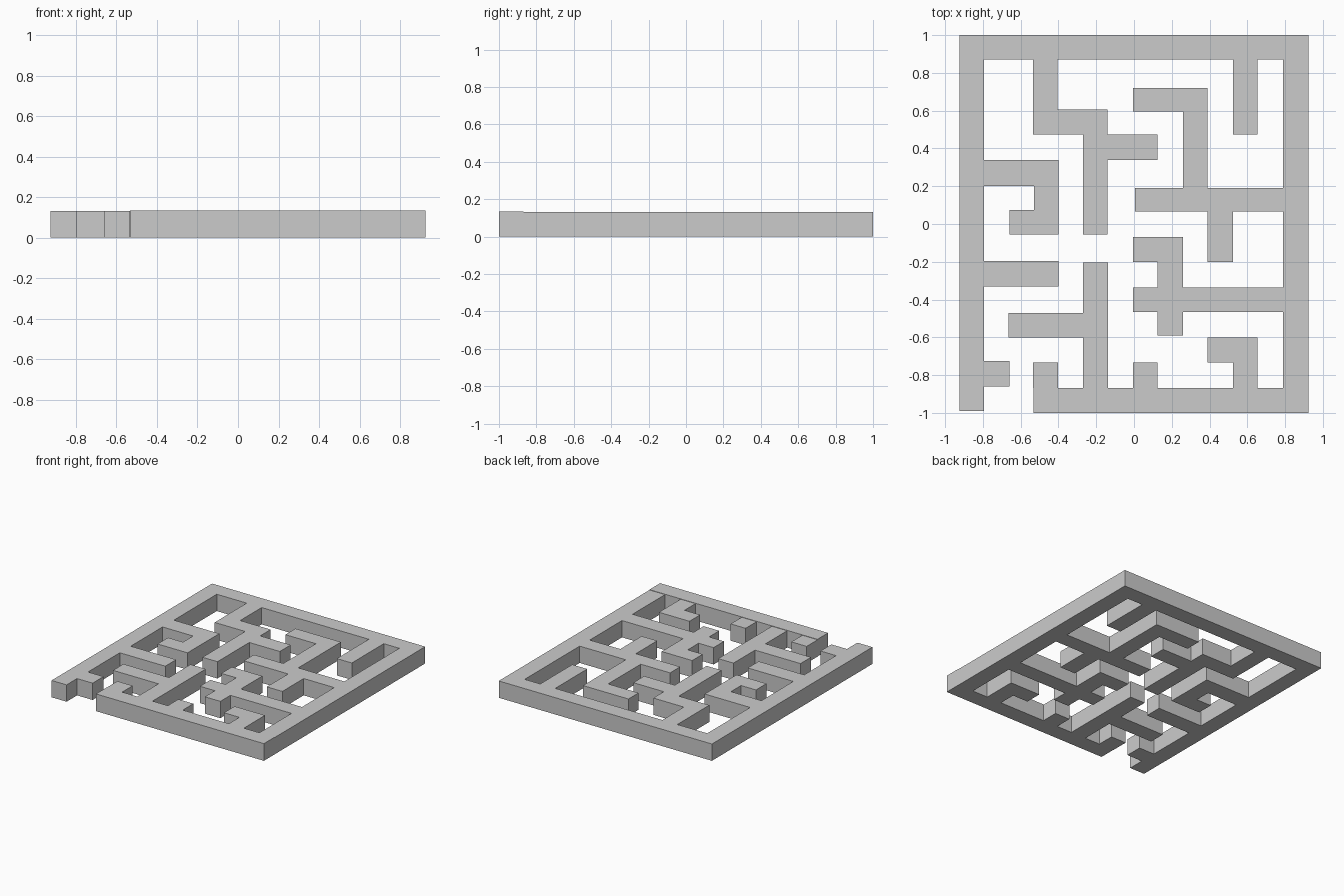
import bpy, bmesh, math

if "Cube" in bpy.data.objects:
    bpy.data.objects.remove(bpy.data.objects["Cube"])

# Each wall is a rectangle: x0, x1, y0, y1
frame = [(-.925, -.795, -.99, 1), (-.925, .925, .872, 1), (.79, .925, -.868, 1)]

# Walls hanging from the back wall
back_branches = [(-.535, -.405, .475, .872), (-.535, -.14, .475, .605),
                 (-.27, -.14, -.055, .605), (-.14, .125, .34, .475),
                 (.525, .655, .475, .872)]

# Walls growing from the left side
left_branches = [(-.795, -.4, .2, .34), (-.53, -.4, -.055, .34),
                 (-.66, -.4, -.055, .075), (-.795, -.4, -.33, -.195),
                 (-.795, -.66, -.86, -.725)]

# Walls growing from the right side
right_branches = [(.005, .79, .065, .19), (.26, .39, .065, .72),
                  (-.005, .39, .595, .72), (.39, .525, -.2, .19),
                  (-.005, .79, -.465, -.335), (.125, .26, -.59, -.07),
                  (-.005, .26, -.2, -.07)]

# Walls growing from the front wall
front_branches = [(-.27, -.138, -.868, -.203), (-.665, -.138, -.6, -.47),
                  (-.535, -.402, -.868, -.732), (-.005, .125, -.868, -.732),
                  (.525, .655, -.868, -.6), (.39, .655, -.732, -.6)]


def walls(name, rects, height):
    """Merge overlapping rectangles into one plan and extrude it upwards."""
    xs = sorted({v for r in rects for v in r[:2]})
    ys = sorted({v for r in rects for v in r[2:]})
    bm = bmesh.new()
    for x0, x1 in zip(xs, xs[1:]):
        for y0, y1 in zip(ys, ys[1:]):
            cx, cy = (x0 + x1) / 2, (y0 + y1) / 2
            if any(a < cx < b and c < cy < d for a, b, c, d in rects):
                bm.faces.new([bm.verts.new((x, y, 0)) for x, y in
                              ((x0, y0), (x1, y0), (x1, y1), (x0, y1))])
    bmesh.ops.remove_doubles(bm, verts=bm.verts, dist=1e-5)
    ext = bmesh.ops.extrude_face_region(bm, geom=bm.faces[:], use_keep_orig=True)
    for v in ext["geom"]:
        if isinstance(v, bmesh.types.BMVert):
            v.co.z = height
    bmesh.ops.recalc_face_normals(bm, faces=bm.faces)
    bmesh.ops.dissolve_limit(bm, angle_limit=math.radians(1),
                             verts=bm.verts, edges=bm.edges)
    mesh = bpy.data.meshes.new(name)
    bm.to_mesh(mesh)
    bm.free()
    obj = bpy.data.objects.new(name, mesh)
    bpy.context.collection.objects.link(obj)
    return obj


walls("maze_walls", frame + back_branches + left_branches
      + right_branches + front_branches, .132)

# Front wall, a touch taller, leaving the entrance gap at its left
walls("front_wall", [(-.533, .925, -1, -.868)], .135)
